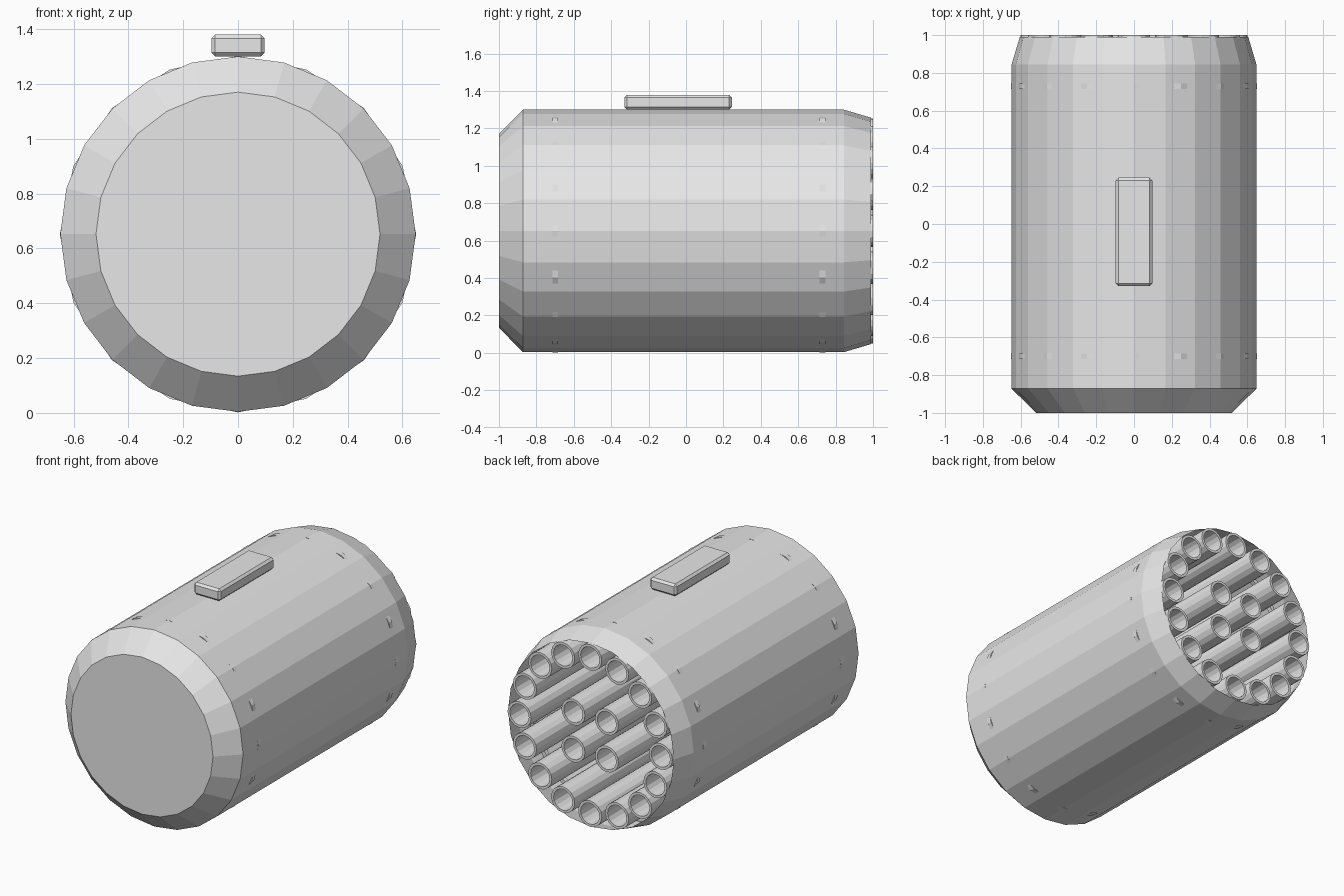
import bpy, bmesh, math

if "Cube" in bpy.data.objects:
    bpy.data.objects.remove(bpy.data.objects["Cube"])

AXIS_Z = 0.652
grey = bpy.data.materials.new("light_grey")
grey.diffuse_color = (0.8, 0.8, 0.8, 1)
grey.use_nodes = True
grey.node_tree.nodes["Principled BSDF"].inputs["Base Color"].default_value = grey.diffuse_color


def finish(name, bm):
    mesh = bpy.data.meshes.new(name)
    bm.to_mesh(mesh)
    bm.free()
    mesh.materials.append(grey)
    obj = bpy.data.objects.new(name, mesh)
    bpy.context.collection.objects.link(obj)
    return obj


def lathe(name, profile, sides, x=0.0, z=AXIS_Z, closed=False):
    """Turn (radius, y) points around an axis along y."""
    bm = bmesh.new()
    rings = []
    for r, y in profile:
        angles = [2 * math.pi * j / sides for j in range(sides)]
        rings.append([bm.verts.new((x + r * math.sin(a), y, z + r * math.cos(a)))
                      for a in angles])
    if closed:
        rings.append(rings[0])
    for low, high in zip(rings, rings[1:]):
        for j in range(sides):
            k = (j + 1) % sides
            bm.faces.new((low[j], low[k], high[k], high[j]))
    bmesh.ops.remove_doubles(bm, verts=bm.verts[:], dist=1e-5)
    return finish(name, bm)


# Open-backed canister with chamfered front and tapered rear rim
lathe("canister", [(0, -1), (0.518, -1), (0.648, -0.872), (0.648, 0.845),
                   (0.605, 0.99)], 24)

# Two reinforcing hoops, just breaking through the shell
for name, y in (("front_hoop", -0.70), ("rear_hoop", 0.73)):
    lathe(name, [(0.65, y - 0.015), (0.65, y + 0.015),
                 (0.625, y + 0.015), (0.625, y - 0.015)], 16, closed=True)

# Hollow tubes: an outer circle of sixteen and an inner square of four
spots = [(0.515 * math.sin(i * math.pi / 8), 0.515 * math.cos(i * math.pi / 8))
         for i in range(16)]
spots += [(sx * 0.122, sz * 0.122) for sx in (-1, 1) for sz in (-1, 1)]
for i, (x, z) in enumerate(spots):
    lathe(f"tube_{i + 1}", [(0.086, -0.85), (0.086, 1.0), (0.069, 1.0), (0.069, -0.85)],
          16, x, AXIS_Z + z, closed=True)

# Bevelled mounting block on top
bm = bmesh.new()
bmesh.ops.create_cube(bm, size=1)
for v in bm.verts:
    v.co = (v.co.x * 0.194, v.co.y * 0.574 - 0.042, v.co.z * 0.08 + 1.34)
bmesh.ops.bevel(bm, geom=bm.edges[:], offset=0.014, segments=1, affect='EDGES')
finish("mounting_block", bm)
